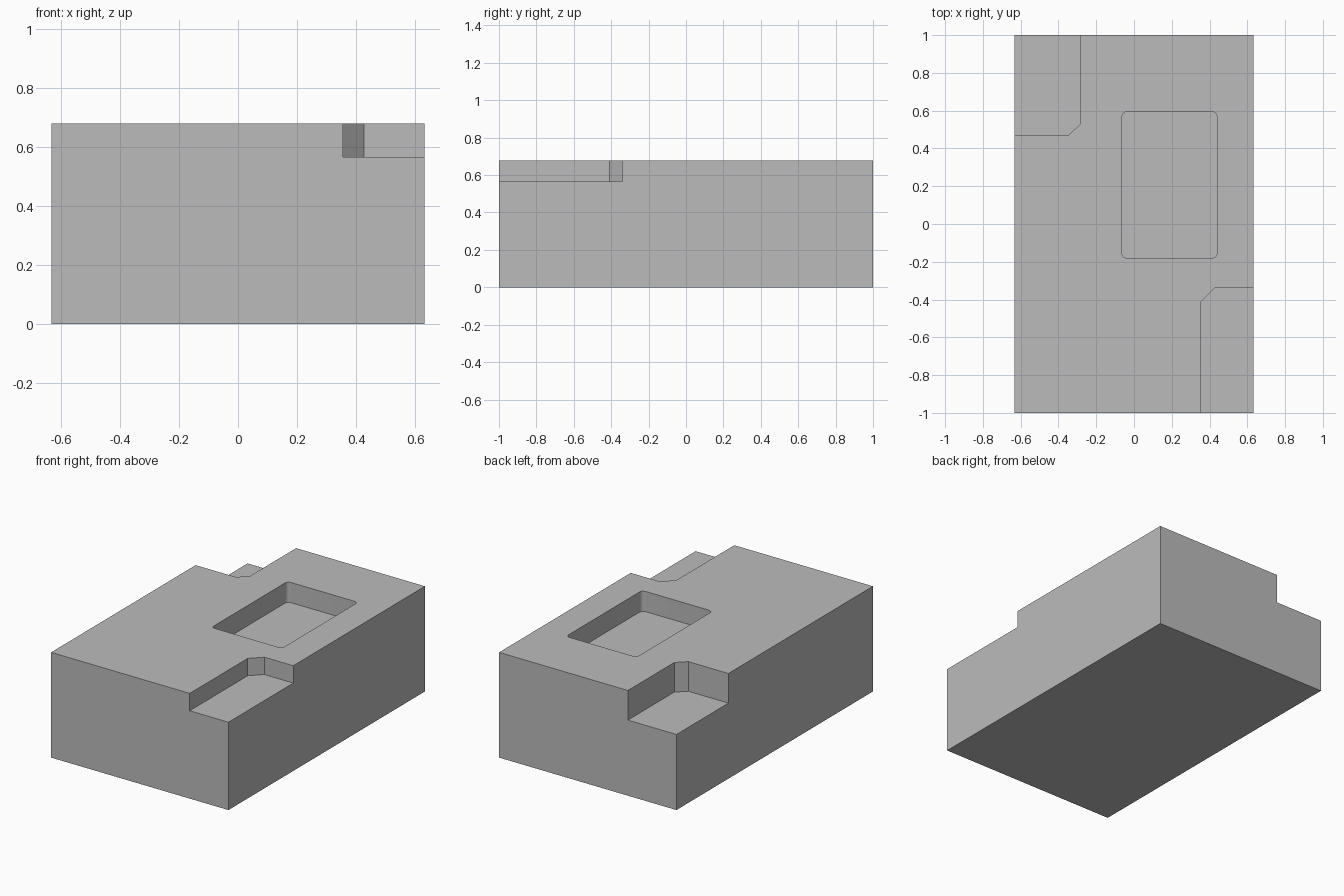
import bpy
import bmesh
from math import cos, sin, pi, radians

HALF_X, HALF_Y, HEIGHT = 0.632, 1.0, 0.678
OVER = 0.2  # how far cutters reach past the block

default = bpy.data.objects.get("Cube")
if default:
    bpy.data.objects.remove(default, do_unlink=True)

grey = bpy.data.materials.new("plain_grey")
grey.use_nodes = True
colour = (0.5, 0.5, 0.5, 1)
grey.diffuse_color = colour
grey.node_tree.nodes["Principled BSDF"].inputs["Base Color"].default_value = colour


def prism(name, outline, bottom, top):
    """Extrude a flat outline from bottom to top."""
    bm = bmesh.new()
    face = bm.faces.new([bm.verts.new((x, y, bottom)) for x, y in outline])
    extruded = bmesh.ops.extrude_face_region(bm, geom=[face])["geom"]
    verts = [v for v in extruded if isinstance(v, bmesh.types.BMVert)]
    bmesh.ops.translate(bm, verts=verts, vec=(0, 0, top - bottom))
    bmesh.ops.recalc_face_normals(bm, faces=bm.faces)
    mesh = bpy.data.meshes.new(name)
    bm.to_mesh(mesh)
    bm.free()
    mesh.materials.append(grey)
    obj = bpy.data.objects.new(name, mesh)
    bpy.context.collection.objects.link(obj)
    return obj


def rectangle(x0, x1, y0, y1):
    return [(x0, y0), (x1, y0), (x1, y1), (x0, y1)]


def rounded_rectangle(x0, x1, y0, y1, r, steps=6):
    centres = rectangle(x0 + r, x1 - r, y0 + r, y1 - r)
    points = []
    for i, (cx, cy) in enumerate(centres):
        for s in range(steps + 1):
            a = pi + (i + s / steps) * pi / 2
            points.append((cx + r * cos(a), cy + r * sin(a)))
    return points


def corner_notch(sx, sy, x, y, cut_x, cut_y):
    """Outline of a corner cut with a chamfered inner corner."""
    far_x, far_y = sx * (HALF_X + OVER), sy * (HALF_Y + OVER)
    return [(x, far_y), (x, y + sy * cut_y), (x + sx * cut_x, y),
            (far_x, y), (far_x, far_y)]


# Main block
block = prism("block", rectangle(-HALF_X, HALF_X, -HALF_Y, HALF_Y), 0, HEIGHT)

# Front notch, deeper back notch, and rounded pocket in the top
cutters = [
    prism("front_notch_cutter",
          corner_notch(1, -1, 0.356, -0.34, 0.07, 0.07), 0.566, HEIGHT + OVER),
    prism("back_notch_cutter",
          corner_notch(-1, 1, -0.286, 0.471, 0.06, 0.057), 0.487, HEIGHT + OVER),
    prism("pocket_cutter",
          rounded_rectangle(-0.063, 0.439, -0.18, 0.594, 0.025), 0.548, HEIGHT + OVER),
]

bpy.ops.object.select_all(action="DESELECT")
block.select_set(True)
bpy.context.view_layer.objects.active = block
for cutter in cutters:
    cutter.hide_render = True
    mod = block.modifiers.new(cutter.name, "BOOLEAN")
    mod.operation = "DIFFERENCE"
    mod.solver = "EXACT"
    mod.object = cutter
    bpy.ops.object.modifier_apply(modifier=mod.name)
    bpy.data.objects.remove(cutter, do_unlink=True)

# Smooth only the pocket's rounded corners
bpy.ops.object.shade_smooth_by_angle(angle=radians(30))
